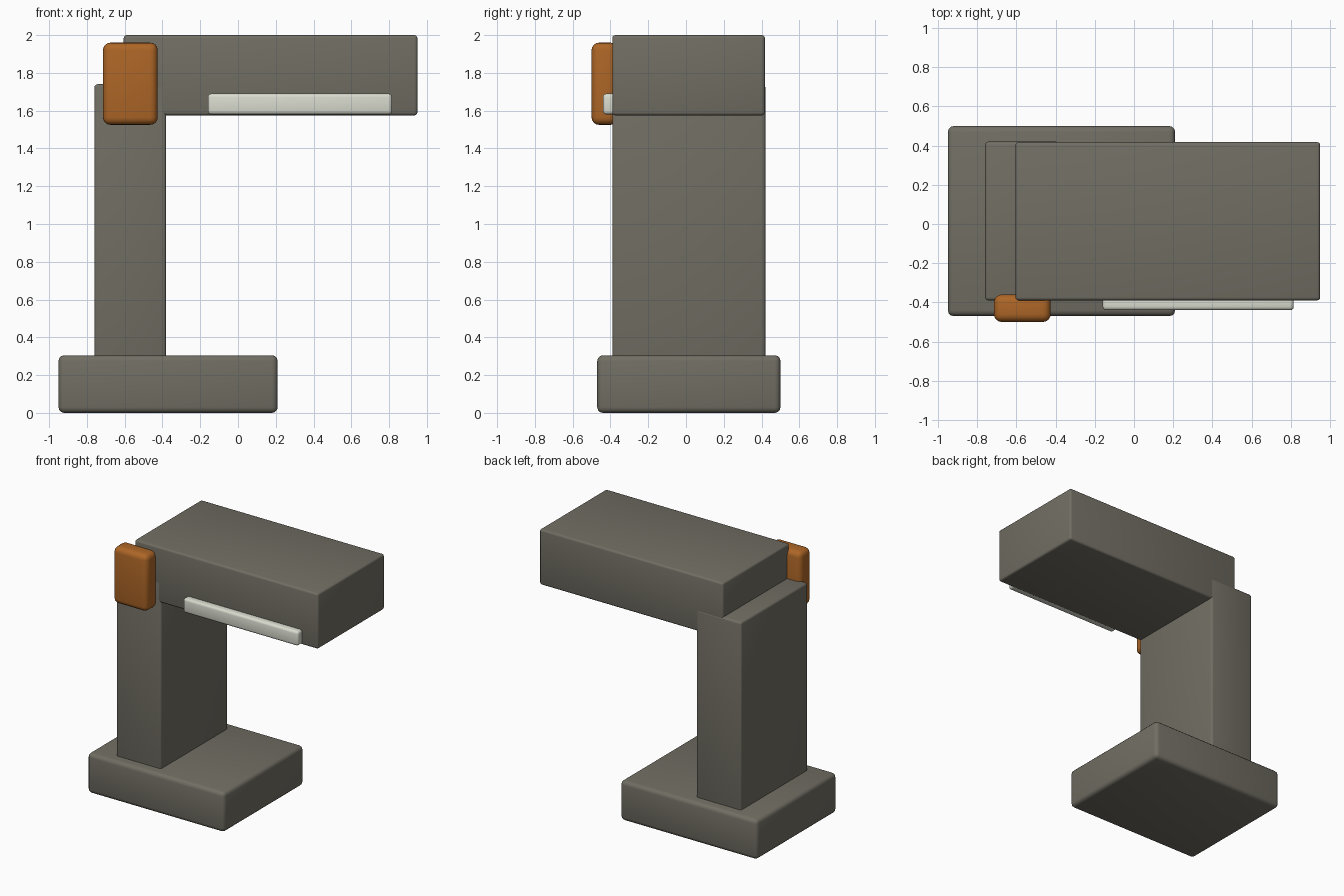
import bpy
from mathutils import Vector

cube = bpy.data.objects.get("Cube")
if cube:
    bpy.data.objects.remove(cube, do_unlink=True)


def material(name, color):
    mat = bpy.data.materials.new(name)
    mat.use_nodes = True
    mat.diffuse_color = (*color, 1)
    bsdf = next(n for n in mat.node_tree.nodes if n.type == 'BSDF_PRINCIPLED')
    bsdf.inputs["Base Color"].default_value = (*color, 1)
    return mat


def rounded_box(name, low, high, radius, mat, segments=3):
    """Box between two corners, with rounded edges."""
    low, high = Vector(low), Vector(high)
    bpy.ops.mesh.primitive_cube_add(size=1, location=(low + high) / 2)
    obj = bpy.context.object
    obj.name = name
    obj.scale = high - low
    bpy.ops.object.transform_apply(location=False, rotation=False, scale=True)
    bevel = obj.modifiers.new("Rounded edges", 'BEVEL')
    bevel.width = radius
    bevel.segments = segments
    bpy.ops.object.modifier_apply(modifier=bevel.name)
    obj.data.materials.append(mat)
    bpy.ops.object.shade_smooth_by_angle()
    return obj


grey = material("warm grey", (0.165, 0.155, 0.125))
orange = material("burnt orange", (0.42, 0.133, 0.02))
ivory = material("pale ivory", (0.70, 0.71, 0.62))

# Foot, upright and overhanging head
rounded_box("base", (-0.95, -0.47, 0), (0.21, 0.50, 0.305), 0.03, grey)
rounded_box("column", (-0.76, -0.39, 0.2), (-0.38, 0.42, 1.74), 0.016, grey)
rounded_box("head", (-0.605, -0.39, 1.575), (0.95, 0.418, 2.0), 0.016, grey)

# Front fittings
rounded_box("control_block", (-0.715, -0.50, 1.525), (-0.425, -0.36, 1.96), 0.04, orange, 4)
rounded_box("light_strip", (-0.16, -0.44, 1.58), (0.815, -0.37, 1.69), 0.018, ivory)
